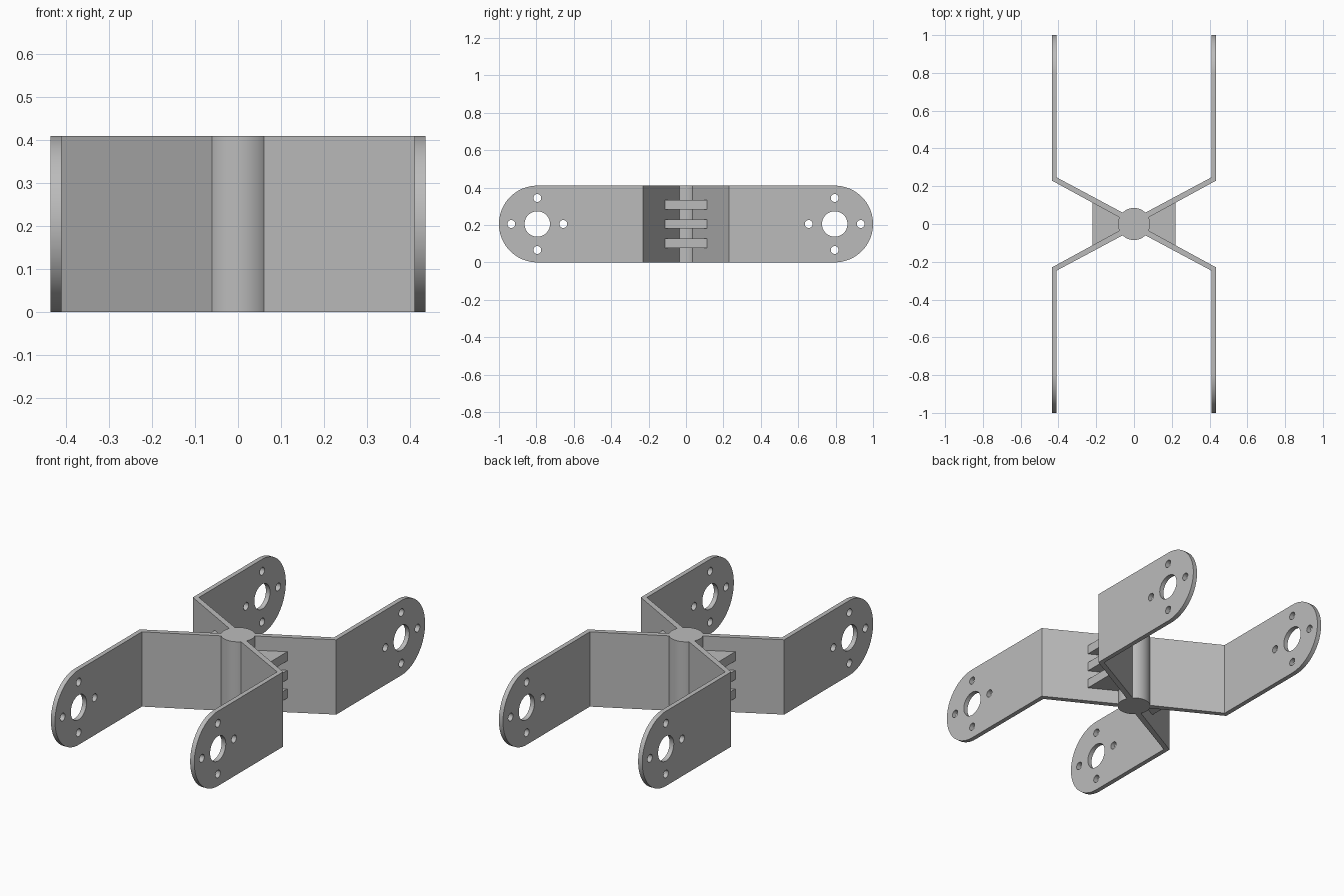
import bpy, bmesh, math
from mathutils import Vector

if "Cube" in bpy.data.objects:
    bpy.data.objects.remove(bpy.data.objects["Cube"])

HEIGHT = 0.41
MID = HEIGHT / 2
END_Y = 1 - MID          # centre of the rounded plate end

grey = bpy.data.materials.new("plain grey")
grey.use_nodes = True
colour = (0.50, 0.50, 0.50, 1)
grey.diffuse_color = colour
grey.node_tree.nodes["Principled BSDF"].inputs["Base Color"].default_value = colour


def prisms(name, outlines, offset):
    """Extrude closed outlines by an offset vector into one object."""
    bm = bmesh.new()
    for outline in outlines:
        face = bm.faces.new([bm.verts.new(p) for p in outline])
        new = bmesh.ops.extrude_face_region(bm, geom=[face])["geom"]
        verts = [g for g in new if isinstance(g, bmesh.types.BMVert)]
        bmesh.ops.translate(bm, verts=verts, vec=Vector(offset))
    bmesh.ops.recalc_face_normals(bm, faces=bm.faces)
    mesh = bpy.data.meshes.new(name)
    bm.to_mesh(mesh)
    bm.free()
    mesh.materials.append(grey)
    obj = bpy.data.objects.new(name, mesh)
    bpy.context.collection.objects.link(obj)
    return obj


def arc(y, z, radius, start, sweep, steps):
    """Points of an arc in the plane of the plate."""
    angles = [start + sweep * i / steps for i in range(steps + 1)]
    return [(0, y + radius * math.cos(a), z + radius * math.sin(a)) for a in angles]


def activate(obj):
    bpy.ops.object.select_all(action='DESELECT')
    obj.select_set(True)
    bpy.context.view_layer.objects.active = obj


def cut(obj, cutter, operation):
    cutter.hide_render = True
    mod = obj.modifiers.new("cut", 'BOOLEAN')
    mod.operation, mod.solver, mod.object = operation, 'EXACT', cutter
    activate(obj)
    bpy.ops.object.modifier_apply(modifier=mod.name)
    bpy.data.objects.remove(cutter)


def mirror(obj, use_y):
    mod = obj.modifiers.new("mirror", 'MIRROR')
    mod.use_axis = (True, use_y, False)
    mod.use_mirror_merge = False
    activate(obj)
    bpy.ops.object.modifier_apply(modifier=mod.name)


def smooth(obj):
    activate(obj)
    bpy.ops.object.shade_smooth_by_angle(angle=math.radians(30))


# Bent arms: a folded strip with a rounded, drilled end
strip = [(0.05, 0.02, 0), (0.435, 0.23, 0), (0.435, 1.1, 0),
         (0.41, 1.1, 0), (0.41, 0.247, 0), (0.03, 0.044, 0)]
arms = prisms("bent_arms", [strip], (0, 0, HEIGHT))
rounded = [(0, -0.3, -0.1), (0, 0.5, -0.1), (0, 0.5, 0)]
rounded += arc(END_Y, MID, MID, -math.pi / 2, math.pi, 48)
rounded += [(0, 0.5, HEIGHT), (0, 0.5, HEIGHT + 0.1), (0, -0.3, HEIGHT + 0.1)]
cut(arms, prisms("end_cutter", [rounded], (1, 0, 0)), 'INTERSECT')

# One large hole with four screw holes around it
holes = [arc(END_Y, MID, 0.068, 0, math.tau, 48)[:-1]]
for i in range(4):
    a = i * math.pi / 2
    holes.append(arc(END_Y + 0.139 * math.cos(a), MID + 0.139 * math.sin(a),
                     0.021, 0, math.tau, 24)[:-1])
cut(arms, prisms("hole_cutter", holes, (1, 0, 0)), 'DIFFERENCE')
mirror(arms, True)
smooth(arms)

# Central post
bpy.ops.mesh.primitive_cylinder_add(vertices=64, radius=0.085, depth=HEIGHT,
                                    location=(0, 0, MID))
post = bpy.context.object
post.name = "central_post"
post.data.materials.append(grey)
smooth(post)

# Stiffening ribs between the arms on both sides
ribs = prisms("side_ribs", [[(0.05, -0.022, z), (0.22, -0.115, z),
                             (0.22, 0.115, z), (0.05, 0.022, z)]
                            for z in (0.078, 0.18, 0.282)], (0, 0, 0.05))
mirror(ribs, False)
